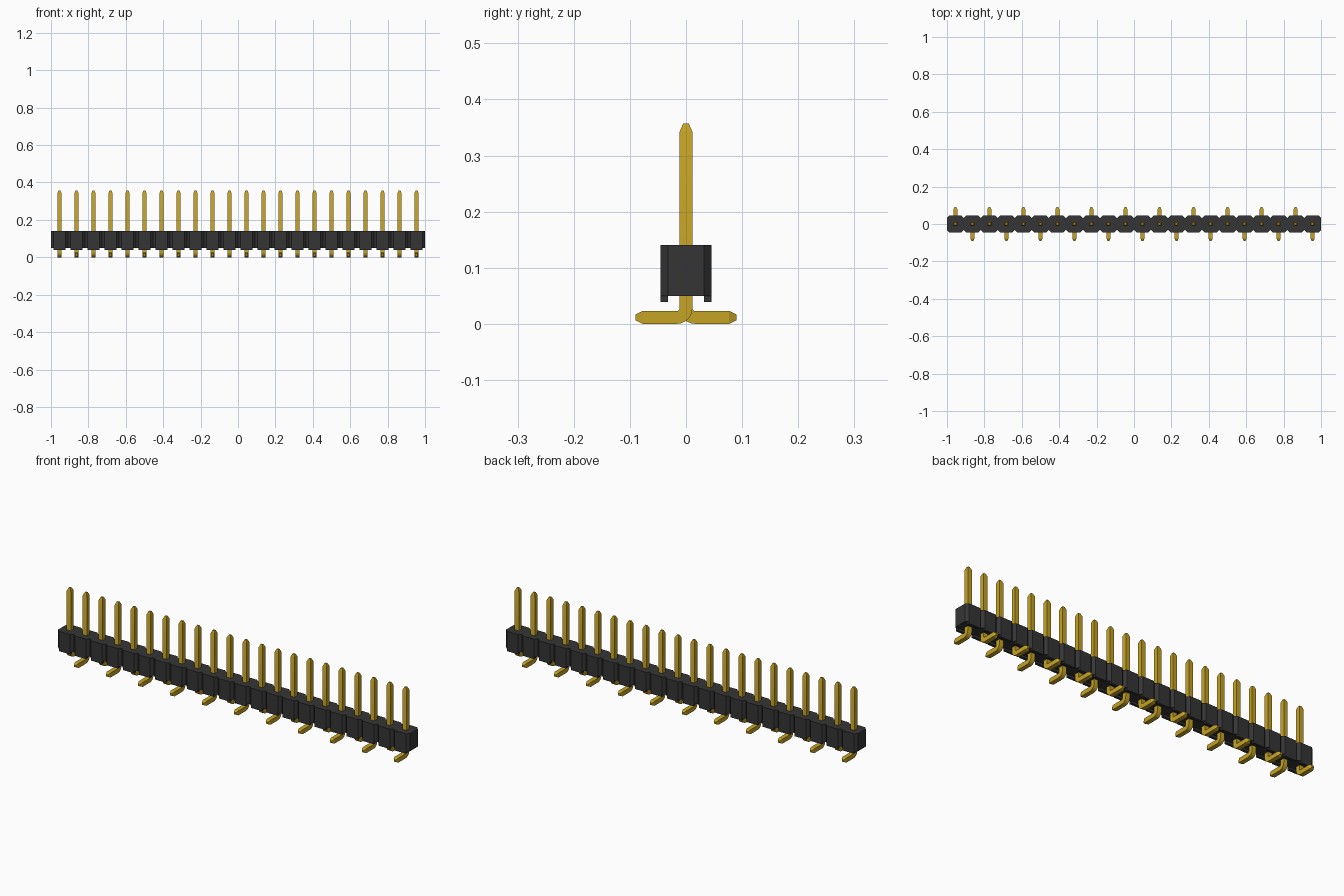
import bpy, bmesh, math

if "Cube" in bpy.data.objects:
    bpy.data.objects.remove(bpy.data.objects["Cube"])

COUNT = 22
PITCH = 2.0 / COUNT
HALF = PITCH / 2


def material(name, rgb):
    m = bpy.data.materials.new(name)
    m.use_nodes = True
    m.diffuse_color = (*rgb, 1)
    bsdf = m.node_tree.nodes["Principled BSDF"]
    bsdf.inputs["Base Color"].default_value = (*rgb, 1)
    bsdf.inputs["Roughness"].default_value = 0.6
    return m


black = material("black plastic", (0.036, 0.036, 0.037))
gold = material("gold metal", (0.56, 0.365, 0.018))


def finish(bm, name, mat):
    bmesh.ops.recalc_face_normals(bm, faces=bm.faces[:])
    me = bpy.data.meshes.new(name)
    bm.to_mesh(me)
    bm.free()
    me.materials.append(mat)
    ob = bpy.data.objects.new(name, me)
    bpy.context.collection.objects.link(ob)
    return ob


def prism(bm, outline, z0, z1):
    """Extrude an xy outline between two heights."""
    face = bm.faces.new([bm.verts.new((x, y, z0)) for x, y in outline])
    top = bmesh.ops.extrude_face_region(bm, geom=[face])["geom"]
    for v in top:
        if isinstance(v, bmesh.types.BMVert):
            v.co.z = z1


# Housing: one scalloped strip, notched between neighbouring cells
C = 0.0135            # corner chamfer
W = 0.0455            # half depth
bm = bmesh.new()
front = [(-1, -W + C)]
for i in range(COUNT):
    x = -1 + PITCH * (i + 0.5)
    front += [(x - HALF + C, -W), (x + HALF - C, -W), (x + HALF, -W + C)]
back = [(-x, -y) for x, y in front]
prism(bm, front + back, 0.05, 0.141)
finish(bm, "housing", black)

# Standoff pads under the front and back of every cell
bm = bmesh.new()
for i in range(COUNT):
    x = -1 + PITCH * (i + 0.5)
    a = HALF - C
    for s in (-1, 1):
        prism(bm, [(x - a, s * W), (x + a, s * W),
                   (x + a, s * (W - C)), (x - a, s * (W - C))], 0.039, 0.05)
finish(bm, "standoff_pads", black)


# Pins: square wire swept down, round the bend and out along the foot
T = 0.0115            # half thickness of the wire
R = 0.0165            # centreline bend radius
TIP = 0.45            # tip size relative to the wire


def pin(bm, x, side):
    path = [(0, 0.357, 0, TIP), (0, 0.342, 0, 1)]
    for k in range(7):
        a = math.radians(15 * k)
        path.append((R - R * math.cos(a), T + R - R * math.sin(a), a, 1))
    path += [(0.077, T, math.pi / 2, 1), (0.09, T, math.pi / 2, TIP)]
    rings = []
    for y, z, a, s in path:
        ny, nz = math.cos(a) * T * s, math.sin(a) * T * s
        rings.append([bm.verts.new((x + dx * T * s, side * (y + d * ny), z + d * nz))
                      for dx, d in ((-1, -1), (1, -1), (1, 1), (-1, 1))])
    for r, q in zip(rings, rings[1:]):
        for j in range(4):
            bm.faces.new((r[j], r[(j + 1) % 4], q[(j + 1) % 4], q[j]))
    bm.faces.new(rings[0])
    bm.faces.new(rings[-1])


# Feet alternate: back, front, back, ...
for name, start, side in (("back_foot_pins", 0, 1), ("front_foot_pins", 1, -1)):
    bm = bmesh.new()
    for i in range(start, COUNT, 2):
        pin(bm, -1 + PITCH * (i + 0.5), side)
    ob = finish(bm, name, gold)
    bpy.ops.object.select_all(action='DESELECT')
    ob.select_set(True)
    bpy.context.view_layer.objects.active = ob
    bpy.ops.object.shade_smooth_by_angle(angle=math.radians(25))
